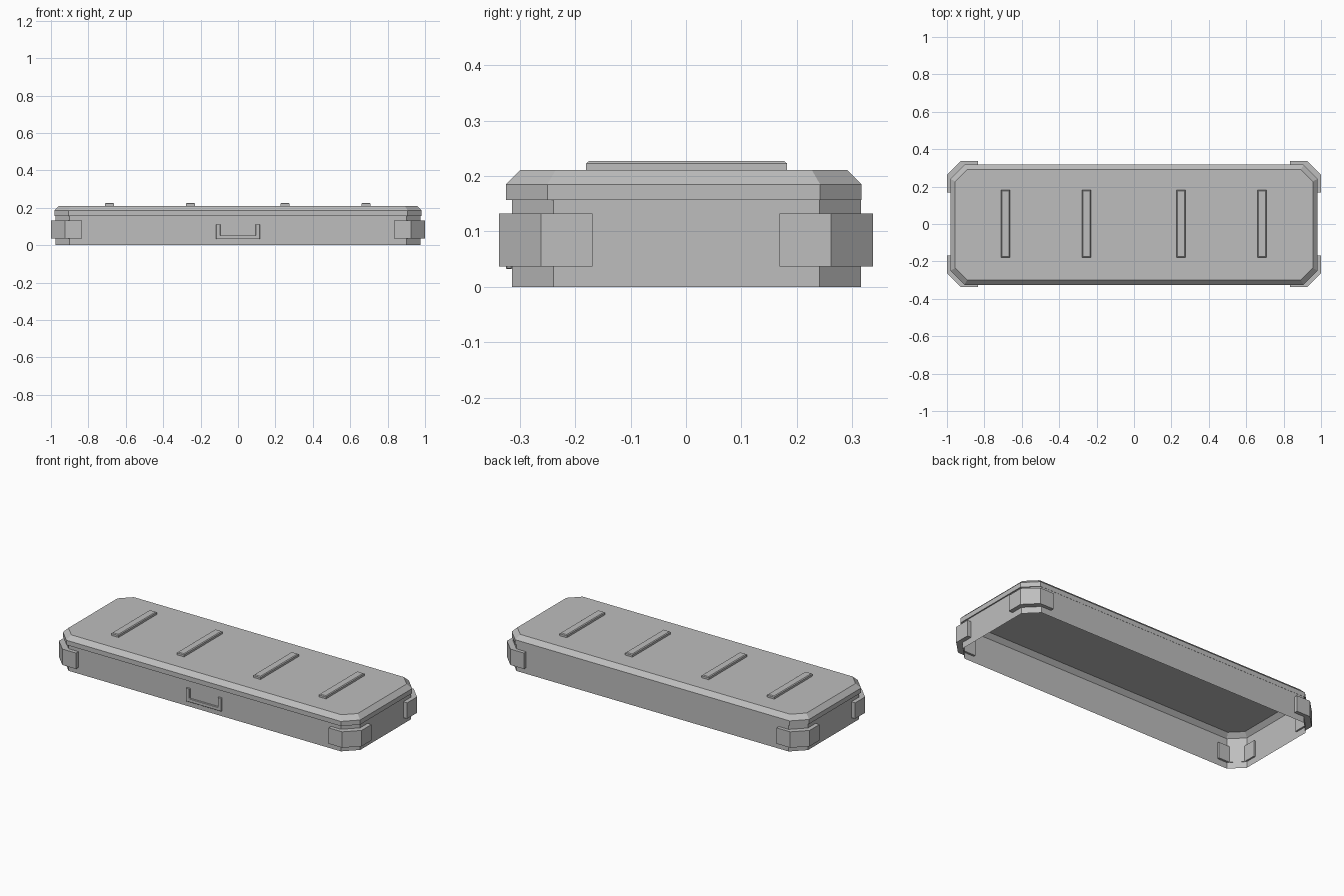
import bpy, bmesh

cube = bpy.data.objects.get("Cube")
if cube:
    bpy.data.objects.remove(cube, do_unlink=True)

# One grey for the whole crate
GREY = (0.515, 0.515, 0.515, 1)
grey = bpy.data.materials.new("mid_grey")
grey.use_nodes = True
grey.diffuse_color = GREY
grey.node_tree.nodes["Principled BSDF"].inputs["Base Color"].default_value = GREY


def loft(name, rings, cap_start=True):
    """Skin matching rings of 3D points; the last ring is always capped."""
    bm = bmesh.new()
    loops = [[bm.verts.new(p) for p in ring] for ring in rings]
    n = len(loops[0])
    for a, b in zip(loops, loops[1:]):
        for i in range(n):
            j = (i + 1) % n
            bm.faces.new((a[i], a[j], b[j], b[i]))
    if cap_start:
        bm.faces.new(loops[0][::-1])
    bm.faces.new(loops[-1])
    bmesh.ops.recalc_face_normals(bm, faces=bm.faces)
    mesh = bpy.data.meshes.new(name)
    bm.to_mesh(mesh)
    bm.free()
    mesh.materials.append(grey)
    obj = bpy.data.objects.new(name, mesh)
    bpy.context.collection.objects.link(obj)
    return obj


def octagon(hx, hy, cut, z, cy):
    """Rectangle with clipped corners at height z."""
    pts = [(hx, -hy + cut), (hx, hy - cut), (hx - cut, hy), (-hx + cut, hy),
           (-hx, hy - cut), (-hx, -hy + cut), (-hx + cut, -hy), (hx - cut, -hy)]
    return [(x, y + cy, z) for x, y in pts]


# Open-bottomed body, its sloping shoulder tucked up inside the lid
loft("body", [octagon(0.975, 0.315, 0.075, 0, 0.001),
              octagon(0.975, 0.315, 0.075, 0.181, 0.001),
              octagon(0.951, 0.291, 0.064, 0.205, 0.001)], cap_start=False)

# Hollow lid: narrow underside lip, side band, sloping rim and top
loft("lid", [octagon(0.975, 0.315, 0.075, 0.157, 0.001),
             octagon(0.982, 0.321, 0.075, 0.157, -0.004),
             octagon(0.982, 0.321, 0.075, 0.185, -0.004),
             octagon(0.956, 0.295, 0.064, 0.211, -0.004)], cap_start=False)

# Raised ribs across the lid
for i, x in enumerate((-0.687, -0.254, 0.251, 0.684)):
    rings = []
    for inset, z in ((0, 0.209), (0, 0.223), (0.005, 0.227)):
        w, d = 0.024 - inset, 0.181 - inset
        rings.append([(x + a * w, b * d + 0.001, z)
                      for a, b in ((-1, -1), (1, -1), (1, 1), (-1, 1))])
    loft(f"lid_rib_{i + 1}", rings)

# Wrap-around corner guards, passing slightly through the walls
guard = [(0.835, 0.337), (0.925, 0.337), (1.0, 0.262), (1.0, 0.169),
         (0.965, 0.169), (0.965, 0.247), (0.91, 0.302), (0.835, 0.302)]
for side, sx in (("left", 1), ("right", -1)):
    for end, sy in (("front", -1), ("back", 1)):
        loft(f"corner_guard_{end}_{side}",
             [[(sx * x, sy * y, z) for x, y in guard] for z in (0.037, 0.132)])

# U-shaped front handle
handle = [(-0.117, 0.112), (-0.117, 0.032), (0.117, 0.032), (0.117, 0.112),
          (0.094, 0.112), (0.094, 0.053), (-0.094, 0.053), (-0.094, 0.112)]
pull = loft("front_handle", [[(x, y, z) for x, z in handle] for y in (-0.314, -0.325)])
bevel = pull.modifiers.new("soft_edges", "BEVEL")
bevel.width = 0.002
bevel.segments = 1
